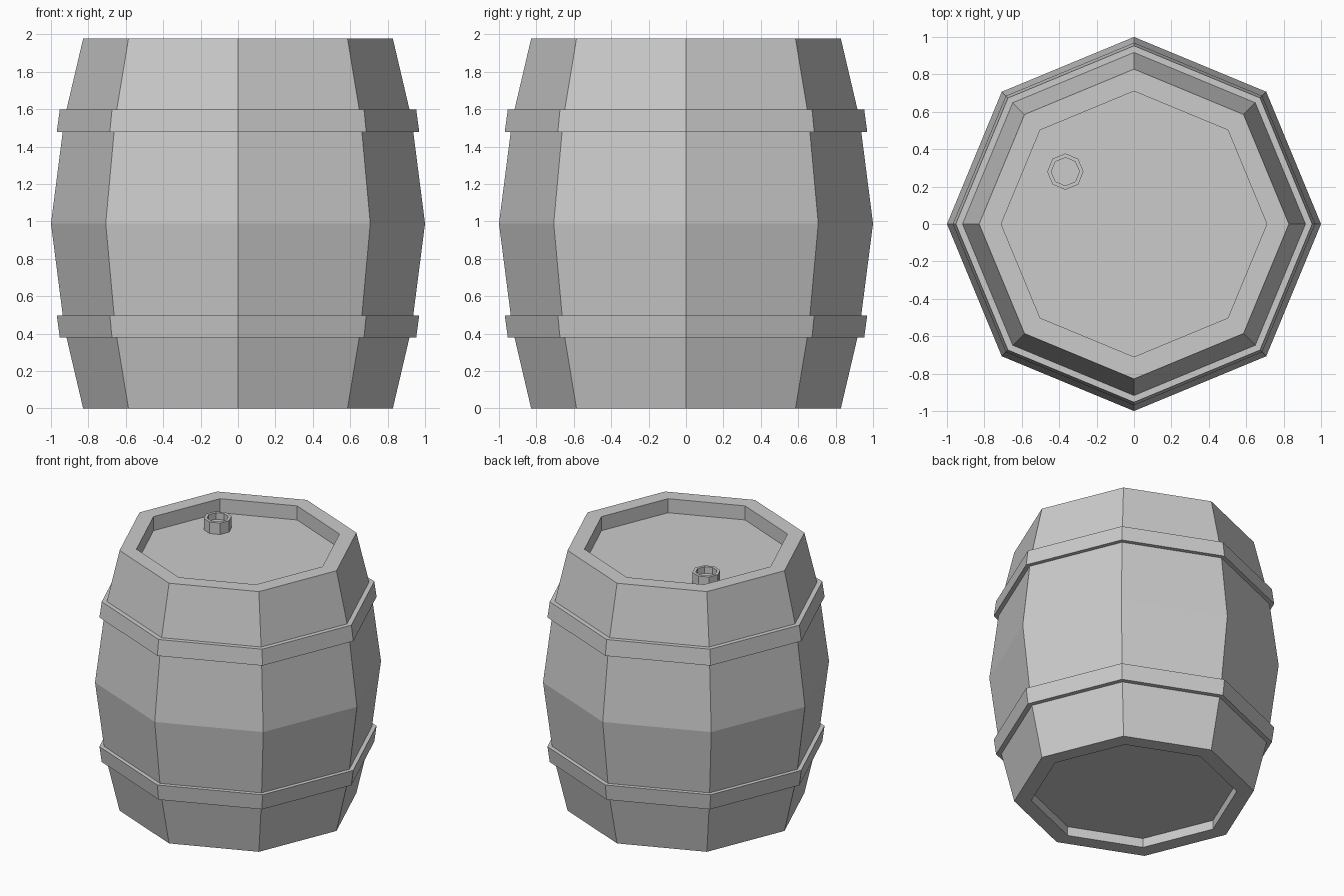
import bpy, bmesh
from math import cos, sin, tau

if "Cube" in bpy.data.objects:
    bpy.data.objects.remove(bpy.data.objects["Cube"])

SIDES = 8
HEIGHT = 1.977


def lathe(name, profile, centre=(0, 0), closed=False):
    """Revolve (radius, z) points into an eight-sided part; open ends are capped."""
    bm = bmesh.new()
    rings = [[bm.verts.new((centre[0] + r * cos(tau * i / SIDES),
                            centre[1] + r * sin(tau * i / SIDES), z))
              for i in range(SIDES)] for r, z in profile]
    pairs = list(zip(rings, rings[1:]))
    if closed:
        pairs.append((rings[-1], rings[0]))
    for a, b in pairs:
        for i in range(SIDES):
            j = (i + 1) % SIDES
            bm.faces.new((a[i], a[j], b[j], b[i]))
    if not closed:
        bm.faces.new(rings[0])
        bm.faces.new(rings[-1])
    bmesh.ops.recalc_face_normals(bm, faces=bm.faces)
    mesh = bpy.data.meshes.new(name)
    bm.to_mesh(mesh)
    bm.free()
    obj = bpy.data.objects.new(name, mesh)
    bpy.context.collection.objects.link(obj)
    return obj


# Bulging body with a recessed head at each end
lathe("barrel_body", [
    (0.71, 0.07), (0.71, 0), (0.828, 0), (0.917, 0.38), (0.937, 0.498),
    (1.0, HEIGHT / 2),
    (0.937, HEIGHT - 0.498), (0.917, HEIGHT - 0.38), (0.828, HEIGHT),
    (0.71, HEIGHT), (0.71, HEIGHT - 0.107)])

# Two mirrored hoops, wider towards the middle of the barrel
hoop = [(0.91, 0.38), (0.953, 0.38), (0.969, 0.498), (0.93, 0.498)]
lathe("lower_hoop", hoop, closed=True)
lathe("upper_hoop", [(r, HEIGHT - z) for r, z in hoop], closed=True)

# Hollow bung collar on the top head
lathe("bung_collar", [
    (0.097, HEIGHT - 0.11), (0.097, HEIGHT - 0.02),
    (0.075, HEIGHT - 0.02), (0.075, HEIGHT - 0.07)], centre=(-0.367, 0.28))
